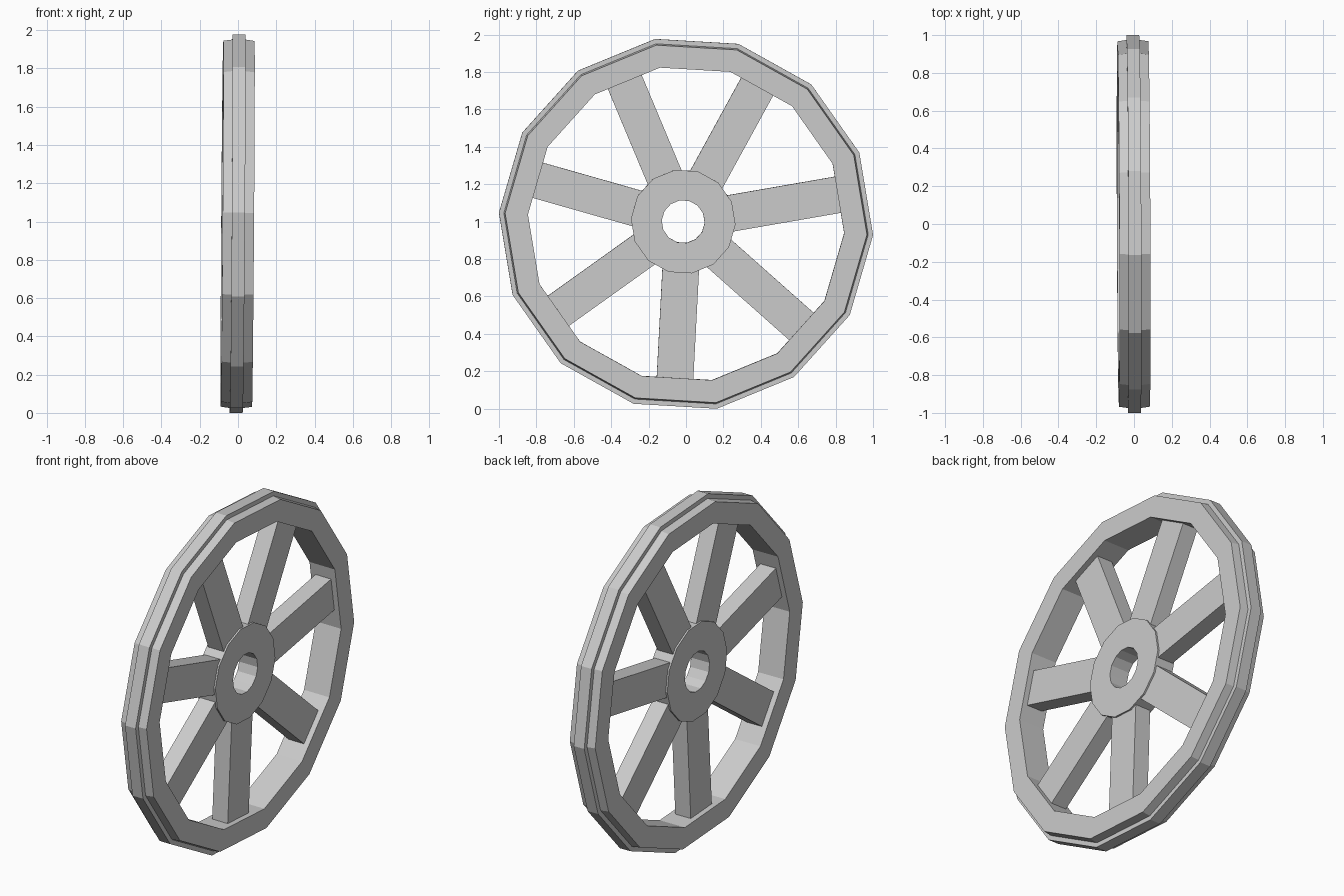
import bpy, bmesh, math
from mathutils import Matrix, Vector

if "Cube" in bpy.data.objects:
    bpy.data.objects.remove(bpy.data.objects["Cube"])

SIDES = 14
PHASE = math.radians(-3.4)
RIM_CENTRE = Vector((-0.002, 0, 0.988))
HUB_CENTRE = Vector((-0.002, -0.015, 1.0))
# The whole wheel leans very slightly
LEAN = Matrix.Rotation(0.004, 4, 'Z') @ Matrix.Rotation(0.007, 4, 'Y')

grey = bpy.data.materials.new("plain_grey")
grey.use_nodes = True
colour = (0.6, 0.6, 0.6, 1)
grey.diffuse_color = colour
grey.node_tree.nodes["Principled BSDF"].inputs["Base Color"].default_value = colour


def finish(bm, name, centre):
    bmesh.ops.transform(bm, matrix=Matrix.Translation(centre) @ LEAN, verts=bm.verts)
    bmesh.ops.recalc_face_normals(bm, faces=bm.faces)
    mesh = bpy.data.meshes.new(name)
    bm.to_mesh(mesh)
    bm.free()
    mesh.materials.append(grey)
    obj = bpy.data.objects.new(name, mesh)
    bpy.context.collection.objects.link(obj)


def lathe(name, profile, centre):
    """Sweep a closed (x, radius) profile round the axle as a polygon ring."""
    bm = bmesh.new()
    rings = []
    for i in range(SIDES):
        a = PHASE + math.tau * i / SIDES
        rings.append([bm.verts.new((x, r * math.cos(a), r * math.sin(a))) for x, r in profile])
    n = len(profile)
    for i in range(SIDES):
        p, q = rings[i], rings[(i + 1) % SIDES]
        for j in range(n):
            k = (j + 1) % n
            bm.faces.new((p[j], p[k], q[k], q[j]))
    finish(bm, name, centre)


# Rim with a raised centre tread
half = [(0.082, 0.847), (0.082, 0.969), (0.034, 0.976), (0.034, 1.002)]
lathe("rim", half + [(-x, r) for x, r in reversed(half)], RIM_CENTRE)

# Hub with axle hole
lathe("hub", [(0.06, 0.115), (0.06, 0.28), (-0.06, 0.28), (-0.06, 0.115)], HUB_CENTRE)

# Seven flat spokes, ends buried in hub and rim
for i in range(7):
    bm = bmesh.new()
    bmesh.ops.create_cube(bm, size=1)
    turn = Matrix.Rotation(math.radians(267) + math.tau * i / 7, 4, 'X')
    place = turn @ Matrix.Translation((0, 0.55, 0)) @ Matrix.Diagonal((0.1, 0.7, 0.196, 1))
    bmesh.ops.transform(bm, matrix=place, verts=bm.verts)
    finish(bm, f"spoke_{i + 1}", HUB_CENTRE)
